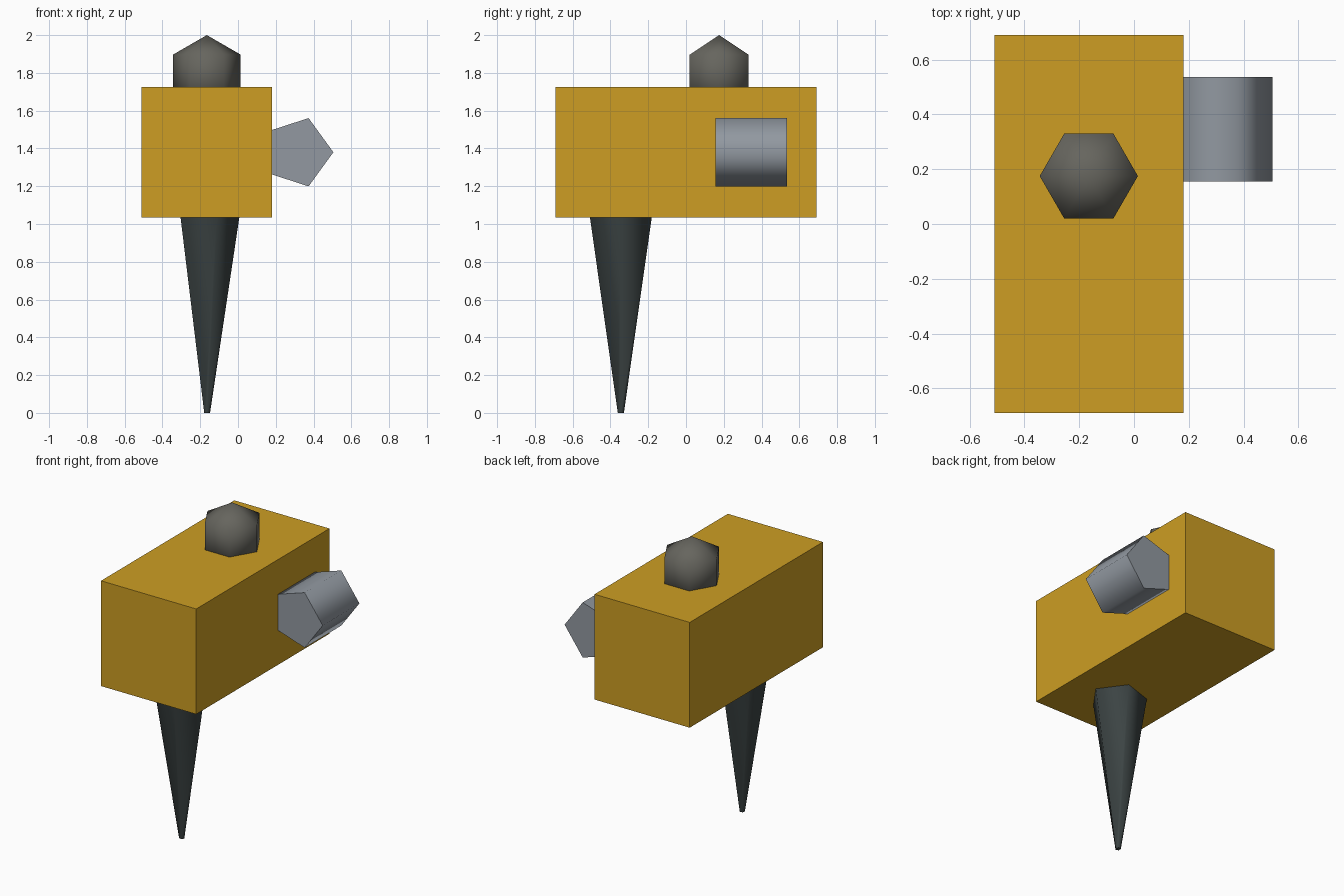
import bpy, bmesh
from math import sin, cos, pi, radians

cube = bpy.data.objects.get("Cube")
if cube:
    bpy.data.objects.remove(cube, do_unlink=True)


def material(name, rgb):
    # 8-bit display colour to linear values
    lin = [((c / 255 + 0.055) / 1.055) ** 2.4 for c in rgb] + [1.0]
    mat = bpy.data.materials.new(name)
    mat.use_nodes = True
    mat.diffuse_color = lin
    node = next(n for n in mat.node_tree.nodes if n.type == "BSDF_PRINCIPLED")
    node.inputs["Base Color"].default_value = lin
    return mat


def finish(name, bm, mat, location, smooth=False):
    bmesh.ops.recalc_face_normals(bm, faces=bm.faces)
    mesh = bpy.data.meshes.new(name)
    bm.to_mesh(mesh)
    bm.free()
    mesh.materials.append(mat)
    obj = bpy.data.objects.new(name, mesh)
    obj.location = location
    bpy.context.collection.objects.link(obj)
    if smooth:
        bpy.ops.object.select_all(action="DESELECT")
        obj.select_set(True)
        bpy.context.view_layer.objects.active = obj
        bpy.ops.object.shade_smooth_by_angle(angle=radians(76))
    return obj


def lathe(name, profile, sides, mat, location, along_y=False):
    """Spin (radius, height) points about z or y, first corner on +x."""
    bm = bmesh.new()
    rings = []
    for r, h in profile:
        ring = []
        for i in range(sides if r else 1):
            a, b = r * cos(2 * pi * i / sides), r * sin(2 * pi * i / sides)
            ring.append(bm.verts.new((a, h, b) if along_y else (a, b, h)))
        rings.append(ring)
    for low, high in zip(rings, rings[1:]):
        for i in range(sides):
            j = i + 1
            corners = [low[i % len(low)], low[j % len(low)],
                       high[j % len(high)], high[i % len(high)]]
            bm.faces.new(list(dict.fromkeys(corners)))
    for ring in (rings[0], rings[-1]):
        if len(ring) > 1:
            bm.faces.new(ring)
    return finish(name, bm, mat, location, smooth=True)


yellow = material("mustard yellow", (205, 158, 35))
steel = material("steel grey", (146, 153, 161))
charcoal = material("warm charcoal", (102, 101, 94))
dark = material("dark slate", (60, 68, 68))

U = 0.69      # block width
X = -0.165    # block centre line

# Main block, twice as long as it is wide
bm = bmesh.new()
bmesh.ops.create_cube(bm, size=U)
bmesh.ops.scale(bm, vec=(1, 2, 1), verts=bm.verts)
finish("body_block", bm, yellow, (X, 0, 1.38))

# Six-sided ball half sunk into the top
R = 0.3 * U
ball = [(R * sin(pi * k / 3) if 0 < k < 3 else 0, -R * cos(pi * k / 3)) for k in range(4)]
lathe("top_knob", ball, 6, charcoal, (X, 0.175, 2 - R))

# Five-sided barrel on the left side
lathe("side_barrel", [(0.19, -0.19), (0.19, 0.19)], 5, steel, (0.315, 0.346, 1.38), along_y=True)

# Tapered spike under the block
lathe("bottom_spike", [(0.017, 0), (0.172, 1.035)], 5, dark, (X, -0.345, 0))
